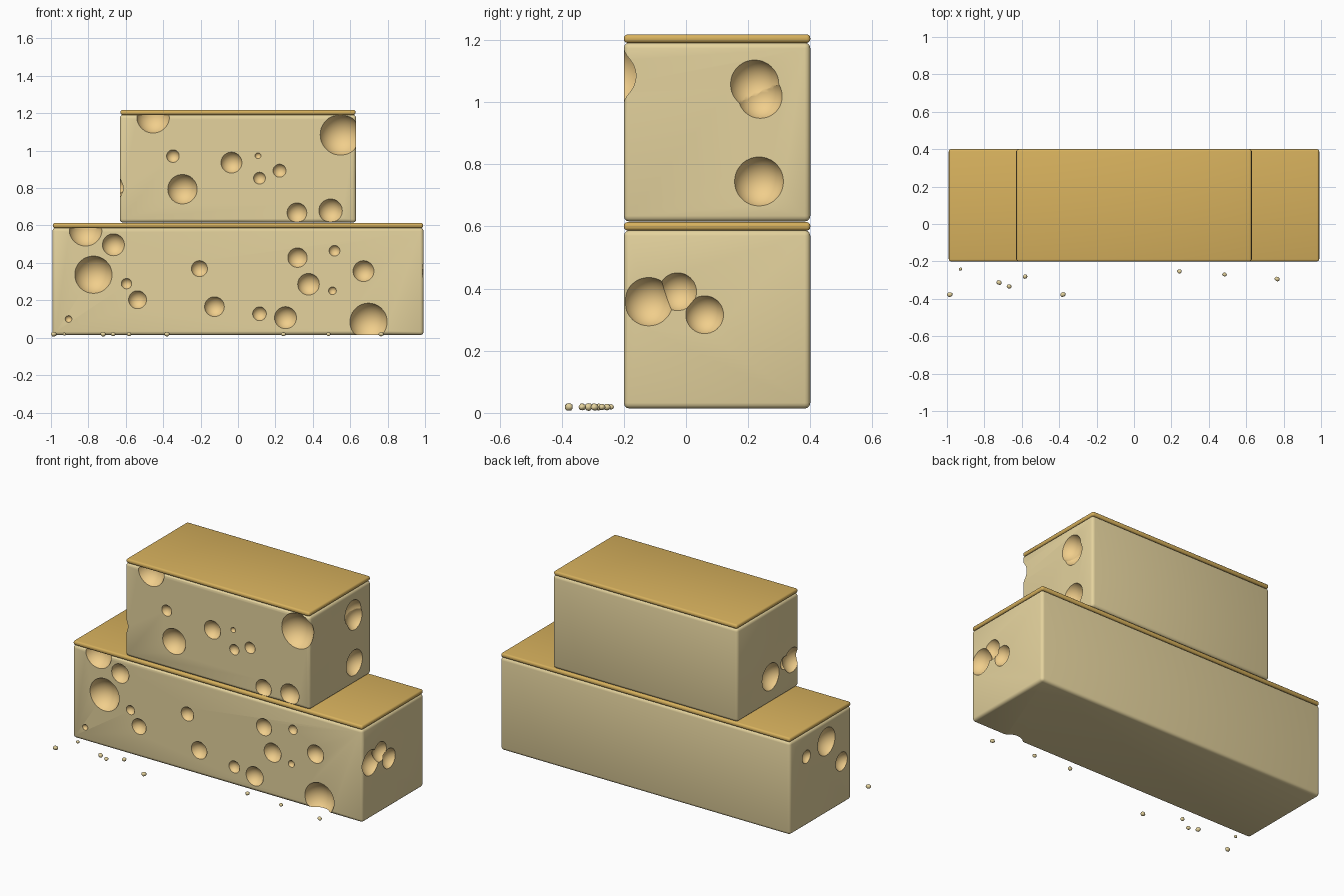
import bpy, bmesh, math, random
from mathutils import Vector

if "Cube" in bpy.data.objects:
    bpy.data.objects.remove(bpy.data.objects["Cube"])

random.seed(4)


def material(name, rgb):
    m = bpy.data.materials.new(name)
    m.diffuse_color = (*rgb, 1)
    m.use_nodes = True
    m.node_tree.nodes["Principled BSDF"].inputs["Base Color"].default_value = m.diffuse_color
    return m


CHEESE = material("cheese", (0.78, 0.65, 0.34))
HOLE = material("hole_inside", (0.88, 0.62, 0.26))
RIND = material("rind", (0.68, 0.44, 0.11))
Y0, Y1 = -0.2, 0.4


def add_object(name, bm, mat):
    me = bpy.data.meshes.new(name)
    bm.to_mesh(me)
    bm.free()
    me.materials.append(mat)
    ob = bpy.data.objects.new(name, me)
    bpy.context.collection.objects.link(ob)
    return ob


def smooth(ob, angle=35):
    ob.data.shade_smooth()
    ob.data.set_sharp_from_angle(angle=math.radians(angle))


def rounded_box(name, half_x, z0, z1, bevel, mat):
    bm = bmesh.new()
    bmesh.ops.create_cube(bm, size=1)
    for v in bm.verts:
        v.co = (v.co.x * 2 * half_x, (Y0 + Y1) / 2 + v.co.y * (Y1 - Y0),
                (z0 + z1) / 2 + v.co.z * (z1 - z0))
    bmesh.ops.bevel(bm, geom=bm.edges[:], offset=bevel, segments=3,
                    profile=0.5, affect='EDGES')
    return add_object(name, bm, mat)


def carve(ob, holes):
    """holes: (centre on face, outward normal, visible radius)"""
    cutters = []
    for centre, normal, r in holes:
        R = r / 0.937
        bm = bmesh.new()
        bmesh.ops.create_uvsphere(bm, u_segments=32, v_segments=20, radius=R)
        # sphere centre sits a little outside the face
        bmesh.ops.translate(bm, verts=bm.verts[:],
                            vec=Vector(centre) + Vector(normal) * 0.35 * R)
        cutter = add_object("hole_cutter", bm, HOLE)
        cutter.hide_render = True
        cutters.append(cutter)
        mod = ob.modifiers.new("hole", 'BOOLEAN')
        mod.operation = 'DIFFERENCE'
        mod.solver = 'EXACT'
        mod.material_mode = 'TRANSFER'
        mod.object = cutter
    dg = bpy.context.evaluated_depsgraph_get()
    ob_mesh = bpy.data.meshes.new_from_object(ob.evaluated_get(dg))
    ob.modifiers.clear()
    ob.data = ob_mesh
    for c in cutters:
        bpy.data.objects.remove(c)


def face_holes(half_x, front, right, left):
    return ([((x, Y0, z), (0, -1, 0), r) for x, z, r in front]
            + [((half_x, y, z), (1, 0, 0), r) for y, z, r in right]
            + [((-half_x, y, z), (-1, 0, 0), r) for y, z, r in left])


# Lower block of cheese
lower = rounded_box("lower_cheese_block", 0.992, 0.014, 0.588, 0.018, CHEESE)
carve(lower, face_holes(
    0.992,
    [(-.815, .578, .088), (-.666, .497, .059), (-.773, .337, .1), (-.596, .289, .028),
     (-.537, .203, .048), (-.906, .1, .018), (-.206, .369, .043), (-.126, .166, .053),
     (.115, .128, .037), (.254, .107, .059), (.318, .428, .052), (.516, .465, .029),
     (.377, .286, .058), (.505, .251, .021), (.671, .356, .056), (.698, .085, .1)],
    [(-.12, .358, .078), (-.027, .39, .061), (.06, .316, .061)],
    [(.24, .44, .04), (.044, .46, .085), (-.104, .28, .057)]))

# Upper block of cheese
upper = rounded_box("upper_cheese_block", 0.632, 0.616, 1.192, 0.018, CHEESE)
carve(upper, face_holes(
    0.632,
    [(-.454, 1.182, .088), (-.348, .971, .034), (-.297, .794, .079), (-.035, .936, .056),
     (.107, .973, .016), (.115, .853, .032), (.222, .893, .035), (.315, .668, .053),
     (.495, .679, .063), (.548, 1.085, .109)],
    [(.221, 1.058, .078), (.239, 1.019, .071), (.235, .745, .079)],
    [(.075, .776, .083), (-.062, .81, .04), (-.135, .8, .075)]))

# Rind on top of each block
rinds = [rounded_box("lower_rind", 0.99, 0.587, 0.614, 0.011, RIND),
         rounded_box("upper_rind", 0.628, 1.191, 1.218, 0.011, RIND)]

for ob in (lower, upper, *rinds):
    smooth(ob)

# Loose crumbs in front
crumbs = [(-.985, -.377, .015), (-.928, -.241, .01), (-.721, -.313, .015),
          (-.668, -.334, .013), (-.582, -.281, .013), (-.38, -.377, .015),
          (.243, -.254, .013), (.484, -.27, .012), (.765, -.294, .014)]
for i, (x, y, r) in enumerate(crumbs):
    bm = bmesh.new()
    bmesh.ops.create_icosphere(bm, subdivisions=2, radius=r)
    for v in bm.verts:
        v.co *= random.uniform(0.92, 1.08)
        v.co.y *= 0.85
        v.co.z *= 0.85
    ob = add_object(f"crumb_{i + 1}", bm, CHEESE)
    ob.location = (x, y, 0.019)
    ob.rotation_euler = (0, 0, random.uniform(-0.6, 0.6))
    smooth(ob, 60)
